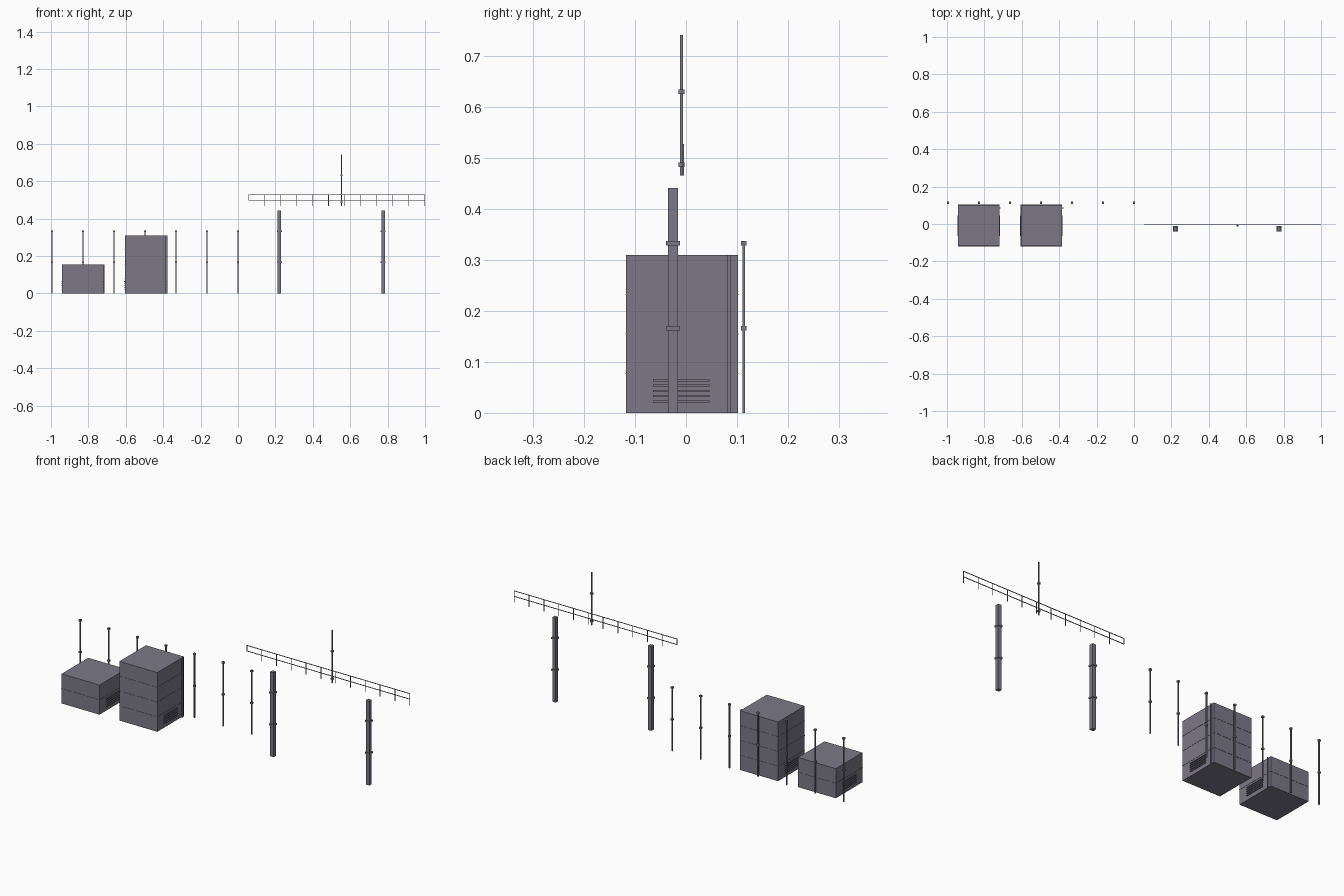
import bpy

if "Cube" in bpy.data.objects:
    bpy.data.objects.remove(bpy.data.objects["Cube"])

# Single painted-metal colour
metal = bpy.data.materials.new("slate_grey")
metal.diffuse_color = (0.2, 0.19, 0.245, 1)
metal.use_nodes = True
metal.node_tree.nodes["Principled BSDF"].inputs["Base Color"].default_value = metal.diffuse_color


def build(name, boxes):
    """One object made of axis-aligned boxes, each given as (min, max) corners."""
    verts, faces = [], []
    for (x0, y0, z0), (x1, y1, z1) in boxes:
        n = len(verts)
        verts += [(x, y, z) for z in (z0, z1)
                  for x, y in ((x0, y0), (x1, y0), (x1, y1), (x0, y1))]
        faces += [(n + 3, n + 2, n + 1, n), (n + 4, n + 5, n + 6, n + 7)]
        for i in range(4):
            j = (i + 1) % 4
            faces.append((n + i, n + j, n + j + 4, n + i + 4))
    mesh = bpy.data.meshes.new(name)
    mesh.from_pydata(verts, [], faces)
    mesh.materials.append(metal)
    obj = bpy.data.objects.new(name, mesh)
    bpy.context.collection.objects.link(obj)
    return obj


def column(x, y, z0, z1, r):
    """Square upright centred on x, y with half width r."""
    return (x - r, y - r, z0), (x + r, y + r, z1)


def banded_post(name, x, y, z0, z1, r, bands, band_r, band_h=0.0045):
    parts = [column(x, y, z0, z1, r)]
    parts += [column(x, y, b - band_h, b + band_h, band_r) for b in bands]
    build(name, parts)


# Equipment cabinets: body, seam ribs, side louvres and a corner conduit
Y0, Y1, STOREY = -0.118, 0.102, 0.0775


def cabinet(name, x0, storeys):
    x1, top = x0 + 0.22, storeys * STOREY
    build(name + "_body", [((x0, Y0, 0), (x1, Y1, top))])
    e = 0.0012
    build(name + "_seams", [((x0 - e, Y0 - e, k * STOREY - 0.001),
                             (x1 + e, Y1 + e, k * STOREY + 0.001))
                            for k in range(1, storeys)])
    slats = []
    for k in range(5):
        z = 0.0225 + k * 0.0104
        for x in (x0, x1):
            slats.append(((x - 0.004, -0.065, z - 0.002),
                          (x + 0.004, 0.046, z + 0.002)))
    build(name + "_louvres", slats)
    build(name + "_conduit", [((x1 - 0.001, 0.082, 0), (x1 + 0.007, 0.088, top))])


cabinet("short_cabinet", -0.94, 2)
cabinet("tall_cabinet", -0.605, 4)

# Row of thin fence posts behind the cabinets
for i in range(7):
    banded_post(f"fence_post_{i + 1}", -0.994 + i * 0.1657, 0.1135, 0, 0.335,
                0.0028, (0.1665, 0.333), 0.0055)

# Two heavy square columns
for side, x in (("left", 0.221), ("right", 0.776)):
    banded_post(side + "_column", x, -0.0255, 0, 0.442, 0.01,
                (0.1665, 0.333), 0.0135)

# Raised railing: two rails with hanging balusters
RY, R, X0, X1 = -0.005, 0.0014, 0.055, 0.9985
rail = [((X0, RY - R, z - R), (X1, RY + R, z + R)) for z in (0.498, 0.527)]
for k in range(12):
    low = 0.498 if k == 0 else 0.466
    rail.append(column(X0 + k * (X1 - X0) / 11, RY, low, 0.527, R))
build("railing", rail)

# Mast fixed to the railing
banded_post("mast", 0.553, -0.0085, 0.466, 0.742, 0.0028, (0.487, 0.631), 0.006)
